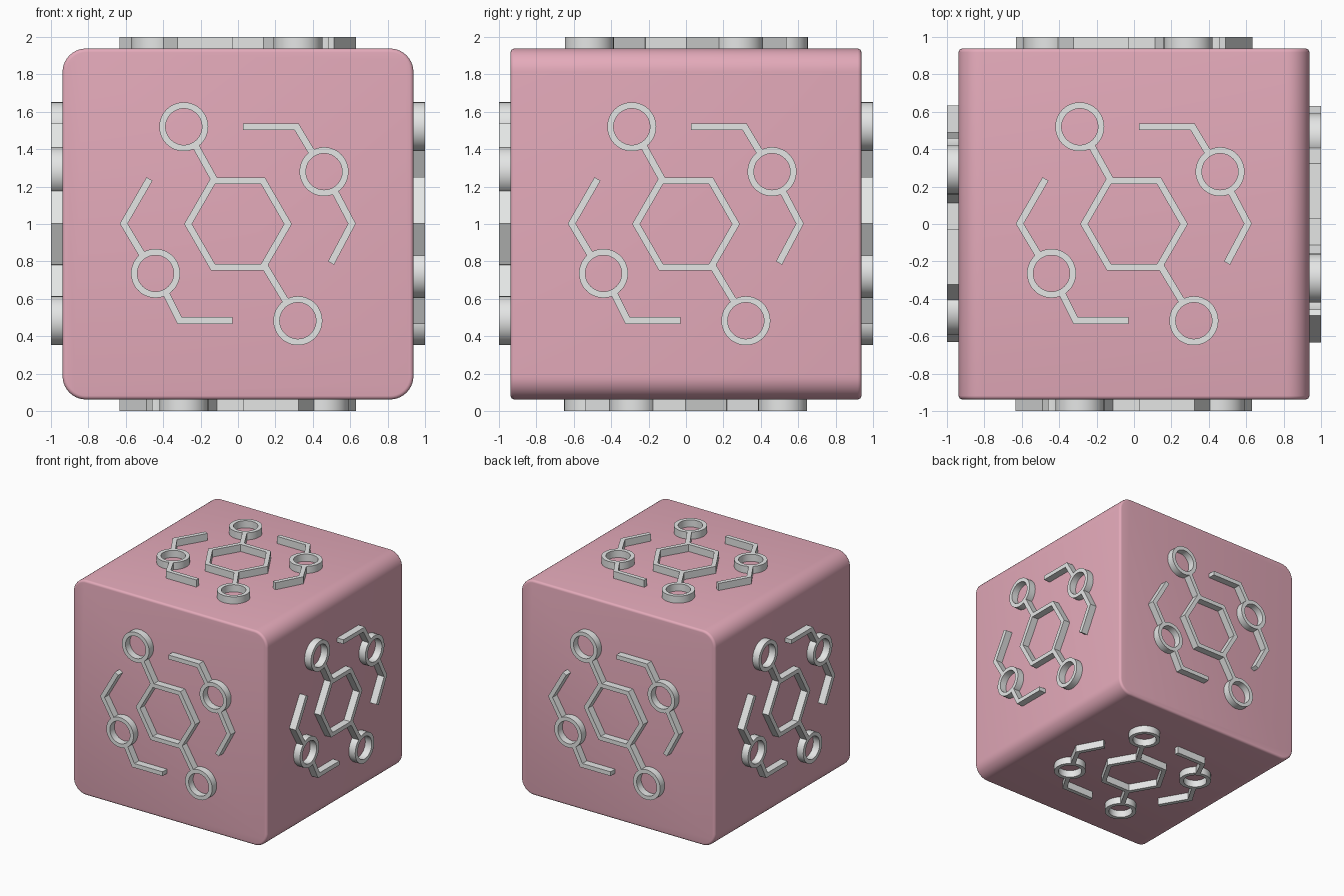
import bpy, bmesh
from math import pi, cos, sin, radians
from mathutils import Matrix, Vector

if "Cube" in bpy.data.objects:
    bpy.data.objects.remove(bpy.data.objects["Cube"])

HALF = 0.938           # half size of the body
BASE, TOP = 0.92, 1.0  # relief depth range, from the centre
WIDTH = 0.037          # stroke width


def make_material(name, color):
    mat = bpy.data.materials.new(name)
    mat.use_nodes = True
    mat.diffuse_color = color
    mat.node_tree.nodes["Principled BSDF"].inputs["Base Color"].default_value = color
    return mat


pink = make_material("dusty pink", (0.775, 0.402, 0.491, 1))
grey = make_material("light grey", (0.78, 0.79, 0.785, 1))


def finish(bm, name, mat):
    bmesh.ops.recalc_face_normals(bm, faces=bm.faces)
    mesh = bpy.data.meshes.new(name)
    bm.to_mesh(mesh)
    bm.free()
    mesh.materials.append(mat)
    obj = bpy.data.objects.new(name, mesh)
    bpy.context.collection.objects.link(obj)
    bpy.ops.object.select_all(action='DESELECT')
    obj.select_set(True)
    bpy.context.view_layer.objects.active = obj
    bpy.ops.object.shade_smooth_by_angle(angle=radians(35))
    return obj


def band(bm, left, right, closed):
    """Solid strip between two matching outlines, from BASE to TOP."""
    rows = [[bm.verts.new((a.x, a.y, BASE)), bm.verts.new((b.x, b.y, BASE)),
             bm.verts.new((b.x, b.y, TOP)), bm.verts.new((a.x, a.y, TOP))]
            for a, b in zip(left, right)]
    n = len(rows)
    for i in range(n if closed else n - 1):
        p, q = rows[i], rows[(i + 1) % n]
        for k in range(4):
            m = (k + 1) % 4
            bm.faces.new((p[k], p[m], q[m], q[k]))
    if not closed:
        bm.faces.new(rows[0])
        bm.faces.new(rows[-1][::-1])


def stroke(bm, points):
    """Open mitred line of constant width."""
    pts = [Vector(p) for p in points]
    dirs = [(b - a).normalized() for a, b in zip(pts, pts[1:])]
    left, right = [], []
    for i, p in enumerate(pts):
        d0, d1 = dirs[max(i - 1, 0)], dirs[min(i, len(dirs) - 1)]
        t = (d0 + d1).normalized()
        off = Vector((-t.y, t.x)) * (WIDTH / 2 / t.dot(d0))
        left.append(p + off)
        right.append(p - off)
    band(bm, left, right, False)


def ring(bm, center, outer, inner, sides):
    c = Vector(center)
    dirs = [Vector((cos(2 * pi * i / sides), sin(2 * pi * i / sides))) for i in range(sides)]
    band(bm, [c + d * outer for d in dirs], [c + d * inner for d in dirs], True)


# Body: cube with wide rounding along y and a fine bevel on front and back rims
bm = bmesh.new()
bmesh.ops.create_cube(bm, size=2 * HALF)
along_y = [e for e in bm.edges if abs(e.verts[0].co.y - e.verts[1].co.y) > HALF]
bmesh.ops.bevel(bm, geom=along_y, offset=0.125, segments=10, profile=0.5, affect='EDGES')
rims = [e for e in bm.edges if abs(e.verts[0].co.y - e.verts[1].co.y) < 1e-4]
bmesh.ops.bevel(bm, geom=rims, offset=0.02, segments=4, profile=0.5, affect='EDGES')
body = finish(bm, "rounded_cube_body", pink)
body.location.z = 1

# Relief ornament: hexagon, rings and angled strokes
bm = bmesh.new()
ring(bm, (0, 0), 0.288, 0.246, 6)
for c in [(-0.29, 0.52), (0.32, -0.517), (0.46, 0.28), (-0.441, -0.264)]:
    ring(bm, c, 0.131, 0.097, 48)
stroke(bm, [(-0.228, 0.42), (-0.128, 0.24)])
stroke(bm, [(0.14, -0.22), (0.258, -0.416)])
stroke(bm, [(0.027, 0.52), (0.313, 0.52), (0.396, 0.382)])
stroke(bm, [(0.515, 0.18), (0.609, 0.002), (0.497, -0.209)])
stroke(bm, [(-0.473, 0.241), (-0.611, 0.002), (-0.508, -0.17)])
stroke(bm, [(-0.388, -0.365), (-0.312, -0.516), (-0.029, -0.516)])
top = finish(bm, "ornament_top", grey)
top.location.z = 1

# The same ornament on the other five sides
upright = Matrix.Rotation(pi / 2, 4, 'X')
turns = {"bottom": Matrix.Rotation(pi, 4, 'X')}
for i, side in enumerate(["front", "right_view_side", "back", "opposite_side"]):
    turns[side] = Matrix.Rotation(i * pi / 2, 4, 'Z') @ upright
names = {"right_view_side": "left", "opposite_side": "right"}
for side, turn in turns.items():
    copy = bpy.data.objects.new("ornament_" + names.get(side, side), top.data)
    bpy.context.collection.objects.link(copy)
    copy.matrix_world = Matrix.Translation((0, 0, 1)) @ turn
